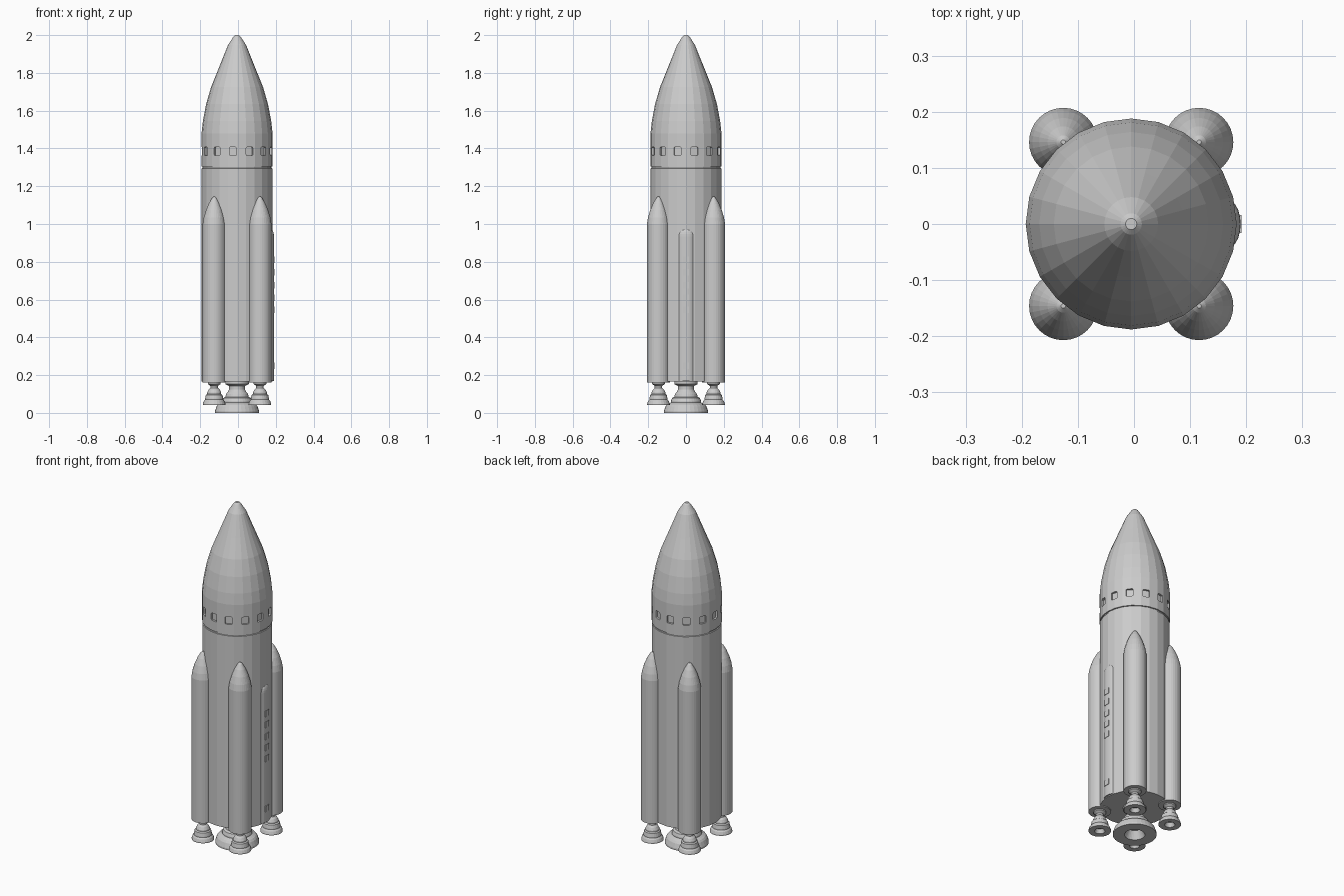
import bpy, bmesh, math
from mathutils import Matrix, Vector

if "Cube" in bpy.data.objects:
    bpy.data.objects.remove(bpy.data.objects["Cube"])

CX = -0.005  # rocket axis


def finish(name, bm):
    bmesh.ops.recalc_face_normals(bm, faces=bm.faces)
    mesh = bpy.data.meshes.new(name)
    bm.to_mesh(mesh)
    bm.free()
    ob = bpy.data.objects.new(name, mesh)
    bpy.context.collection.objects.link(ob)
    return ob


def lathe(name, profile, sides, x=CX, y=0.0):
    """Revolve (radius, z) points into a closed solid, capped at both ends."""
    bm = bmesh.new()
    rings = []
    for r, z in profile:
        rings.append([bm.verts.new((x + r * math.cos(2 * math.pi * i / sides),
                                    y + r * math.sin(2 * math.pi * i / sides), z))
                      for i in range(sides)])
    for a, b in zip(rings, rings[1:]):
        for i in range(sides):
            j = (i + 1) % sides
            bm.faces.new((a[i], a[j], b[j], b[i]))
    bm.faces.new(rings[0])
    bm.faces.new(rings[-1])
    return finish(name, bm)


def add_box(bm, centre, size, angle=0.0):
    m = (Matrix.Translation(centre) @ Matrix.Rotation(angle, 4, 'Z')
         @ Matrix.Diagonal((*size, 1)))
    return bmesh.ops.create_cube(bm, size=1, matrix=m)["verts"]


# core stage and crew nose, with a seam groove between them
R = 0.187
core = lathe("core_body", [
    (R, 0.165), (R, 1.295), (0.182, 1.296), (0.182, 1.304), (0.188, 1.305),
    (0.188, 1.48), (0.181, 1.544), (0.164, 1.634), (0.138, 1.724),
    (0.095, 1.83), (0.048, 1.947), (0.019, 1.992), (0.010, 2.0)], 24)

# recessed windows around the nose section
bm = bmesh.new()
N = 13
for k in range(N):
    a = (k + 0.5) * 2 * math.pi / N
    verts = add_box(bm, (CX + R * math.cos(a), R * math.sin(a), 1.385),
                    (0.024, 0.038, 0.044), a)
    edges = {e for v in verts for e in v.link_edges
             if abs((e.verts[0].co - e.verts[1].co).length - 0.024) < 1e-4}
    bmesh.ops.bevel(bm, geom=list(edges), offset=0.005, segments=2,
                    profile=0.5, affect='EDGES')
cutter = finish("window_cutter", bm)
cutter.hide_render = True
cutter.hide_set(True)
mod = core.modifiers.new("windows", 'BOOLEAN')
mod.operation = 'DIFFERENCE'
mod.object = cutter
mod.solver = 'EXACT'

# main engine: mount, neck, stepped bell and hollow throat
lathe("main_engine", [
    (0.055, 0.175), (0.062, 0.168), (0.062, 0.152), (0.042, 0.142),
    (0.042, 0.125), (0.048, 0.112), (0.058, 0.100), (0.062, 0.085),
    (0.074, 0.078), (0.080, 0.062), (0.080, 0.055), (0.100, 0.045),
    (0.108, 0.035), (0.117, 0.010), (0.117, 0.0), (0.055, 0.0),
    (0.035, 0.045)], 32)

# four boosters, each with its own small engine
for sx, side in ((-1, "left"), (1, "right")):
    for sy, end in ((-1, "front"), (1, "back")):
        x, y = CX + sx * 0.121, sy * 0.146
        lathe(f"booster_{end}_{side}", [
            (0.061, 0.16), (0.061, 1.0), (0.055, 1.035), (0.043, 1.075),
            (0.028, 1.11), (0.012, 1.137), (0.004, 1.145)], 32, x, y)
        lathe(f"booster_engine_{end}_{side}", [
            (0.034, 0.165), (0.034, 0.153), (0.020, 0.143), (0.020, 0.132),
            (0.030, 0.122), (0.037, 0.108), (0.037, 0.100), (0.044, 0.095),
            (0.048, 0.075), (0.048, 0.070), (0.055, 0.062), (0.060, 0.048),
            (0.060, 0.042), (0.028, 0.042), (0.018, 0.065)], 24, x, y)

# cable duct on the right side: elliptical column with a domed top
duct = lathe("side_duct", [(1.0, 0.17), (1.0, 0.935)] + [
    (max(math.cos(t * math.pi / 12), 0.04),
     0.935 + 0.045 * math.sin(t * math.pi / 12)) for t in range(1, 7)], 20, 0, 0)
for v in duct.data.vertices:
    v.co.x = 0.168 + 0.022 * v.co.x
    v.co.y = 0.042 * v.co.y

# small raised hatches along the duct
bm = bmesh.new()
for z in (0.81, 0.745, 0.675, 0.61, 0.545, 0.25):
    add_box(bm, (0.184, 0, z), (0.016, 0.032, 0.034))
finish("duct_hatches", bm)
